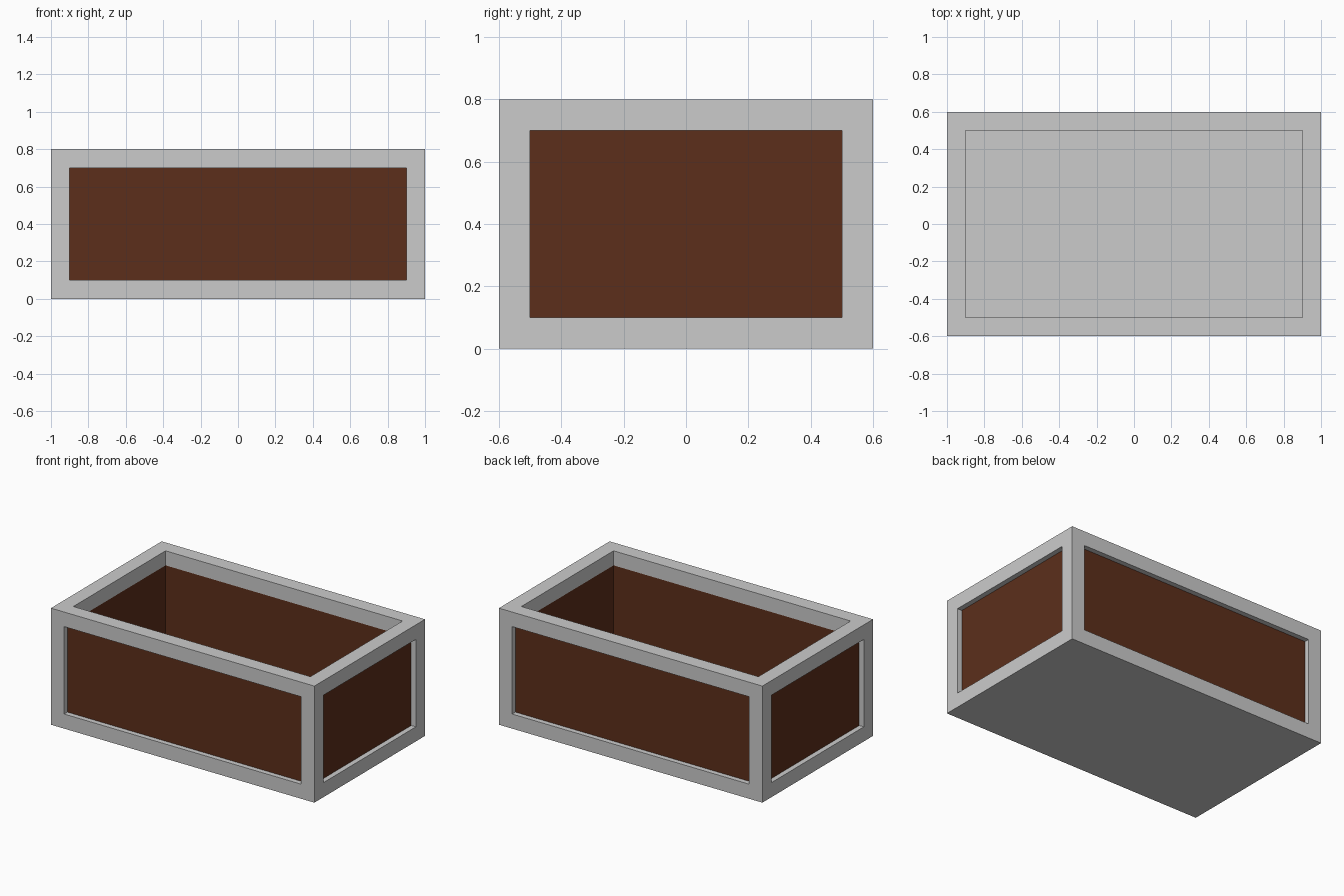
import bpy

if "Cube" in bpy.data.objects:
    bpy.data.objects.remove(bpy.data.objects["Cube"])

L, W, H, T = 2.0, 1.2, 0.8, 0.1   # outer size and bar thickness
RECESS = 0.035                    # panels sit back from the outer face


def box(name, x, y, z, mat=None):
    """Box from (min, max) ranges on each axis."""
    bpy.ops.mesh.primitive_cube_add(
        size=1, location=[(a + b) / 2 for a, b in (x, y, z)])
    ob = bpy.context.object
    ob.name = name
    ob.scale = [b - a for a, b in (x, y, z)]
    bpy.ops.object.transform_apply(location=True, rotation=False, scale=True)
    if mat:
        ob.data.materials.append(mat)
    return ob


wood = bpy.data.materials.new("brown_wood")
wood.diffuse_color = (0.107, 0.028, 0.011, 1)
wood.use_nodes = True
wood.node_tree.nodes["Principled BSDF"].inputs["Base Color"].default_value = wood.diffuse_color

X, Y = L / 2, W / 2
xi, yi = X - T, Y - T

# Solid tray floor, also the bottom rails
frame = [box("frame", (-X, X), (-Y, Y), (0, T))]

# Corner posts
for sx in (-1, 1):
    for sy in (-1, 1):
        frame.append(box("post", sorted((sx * xi, sx * X)),
                         sorted((sy * yi, sy * Y)), (T, H - T)))

# Top rim: square ring cut from a slab
rim = box("rim", (-X, X), (-Y, Y), (H - T, H))
cutter = box("rim_cutter", (-xi, xi), (-yi, yi), (H - 2 * T, H + T))
cutter.hide_render = True
mod = rim.modifiers.new("opening", 'BOOLEAN')
mod.operation, mod.solver, mod.object = 'DIFFERENCE', 'EXACT', cutter
bpy.context.view_layer.objects.active = rim
bpy.ops.object.modifier_apply(modifier="opening")
bpy.data.objects.remove(cutter)
frame.append(rim)

# Fuse the frame so no seams show between posts, floor and rim
base = frame[0]
for part in frame[1:]:
    mod = base.modifiers.new("union", 'BOOLEAN')
    mod.operation, mod.solver, mod.object = 'UNION', 'EXACT', part
    bpy.context.view_layer.objects.active = base
    bpy.ops.object.modifier_apply(modifier=mod.name)
    bpy.data.objects.remove(part)

# Brown side panels, flush inside and recessed outside
for s, side in ((-1, "front"), (1, "back")):
    box(side + "_panel", (-xi, xi), sorted((s * yi, s * (Y - RECESS))),
        (T, H - T), wood)
for s, side in ((-1, "left"), (1, "right")):
    box(side + "_panel", sorted((s * xi, s * (X - RECESS))), (-yi, yi),
        (T, H - T), wood)
